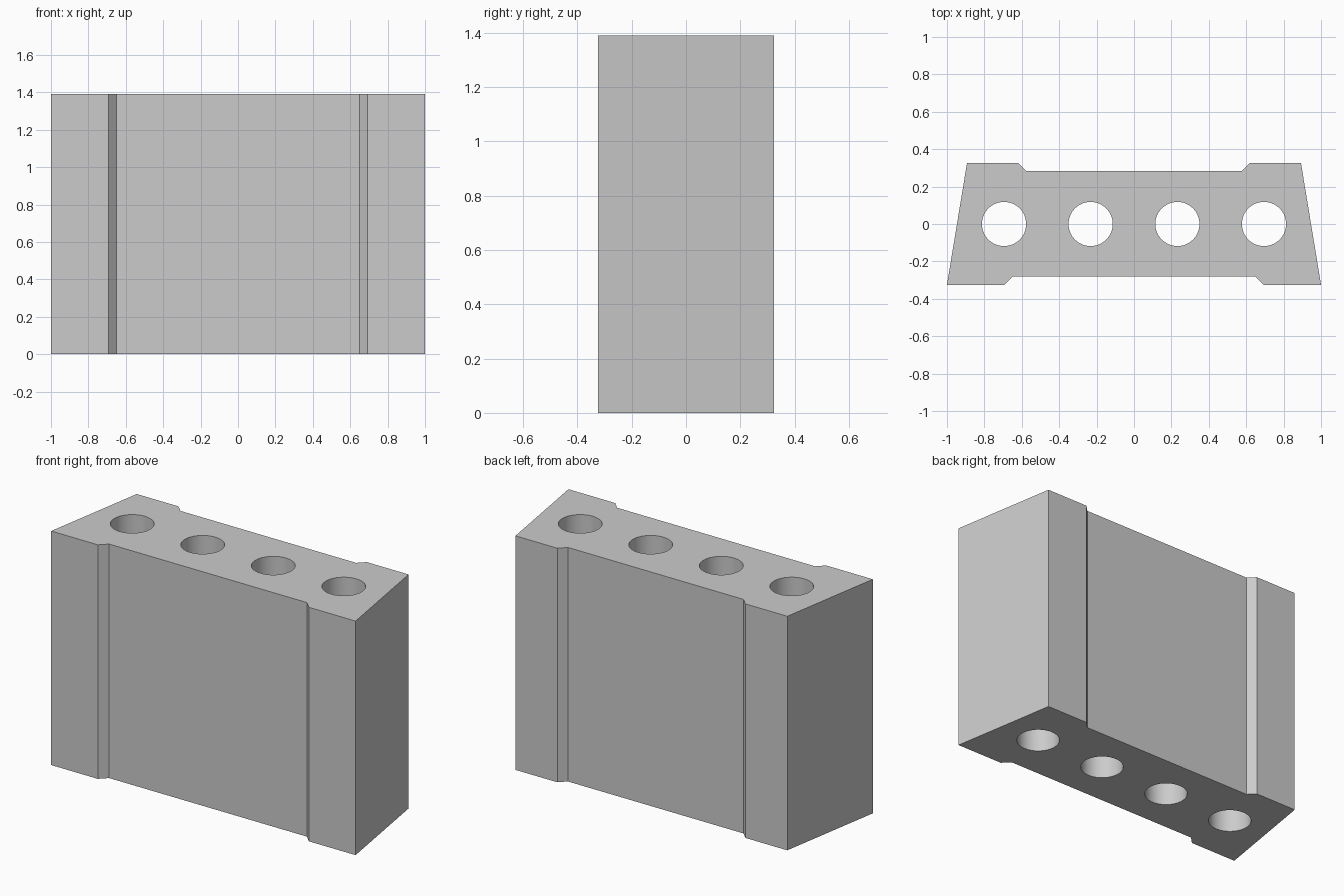
import bpy
import bmesh
import math

cube = bpy.data.objects.get("Cube")
if cube:
    bpy.data.objects.remove(cube, do_unlink=True)

HEIGHT = 1.39
HOLE_RADIUS = 0.118

grey = bpy.data.materials.new("plain grey")
grey.use_nodes = True
colour = (0.6, 0.6, 0.6, 1)
grey.diffuse_color = colour
grey.node_tree.nodes["Principled BSDF"].inputs["Base Color"].default_value = colour

# Tapered block with a shallow chamfered recess on the front and the back
half = [(1.0, -0.325), (0.893, 0.325), (0.618, 0.325), (0.577, 0.284)]
front = [(0.65, -0.282), (0.693, -0.325)]
right_side = front + half
profile = right_side + [(-x, y) for x, y in reversed(right_side)]

bm = bmesh.new()
base = bm.faces.new([bm.verts.new((x, y, 0)) for x, y in profile])
top = bmesh.ops.extrude_face_region(bm, geom=[base])
top_verts = [v for v in top["geom"] if isinstance(v, bmesh.types.BMVert)]
bmesh.ops.translate(bm, verts=top_verts, vec=(0, 0, HEIGHT))
bmesh.ops.recalc_face_normals(bm, faces=bm.faces)
mesh = bpy.data.meshes.new("block")
bm.to_mesh(mesh)
bm.free()
mesh.materials.append(grey)
block = bpy.data.objects.new("block", mesh)
bpy.context.collection.objects.link(block)

# Four round holes running right through from top to bottom
for x in (-0.695, -0.232, 0.232, 0.695):
    bpy.ops.mesh.primitive_cylinder_add(
        vertices=64, radius=HOLE_RADIUS, depth=HEIGHT + 0.4,
        location=(x, 0, HEIGHT / 2))
    cutter = bpy.context.object
    cutter.name = "hole_cutter"
    cutter.hide_render = True
    cutter.data.materials.append(grey)
    cut = block.modifiers.new("hole", "BOOLEAN")
    cut.operation = "DIFFERENCE"
    cut.solver = "EXACT"
    cut.object = cutter
    bpy.context.view_layer.objects.active = block
    bpy.ops.object.modifier_apply(modifier=cut.name)
    bpy.data.objects.remove(cutter, do_unlink=True)

# Smooth hole walls, sharp block edges
bpy.ops.object.select_all(action="DESELECT")
block.select_set(True)
bpy.context.view_layer.objects.active = block
bpy.ops.object.shade_smooth_by_angle(angle=math.radians(30))
